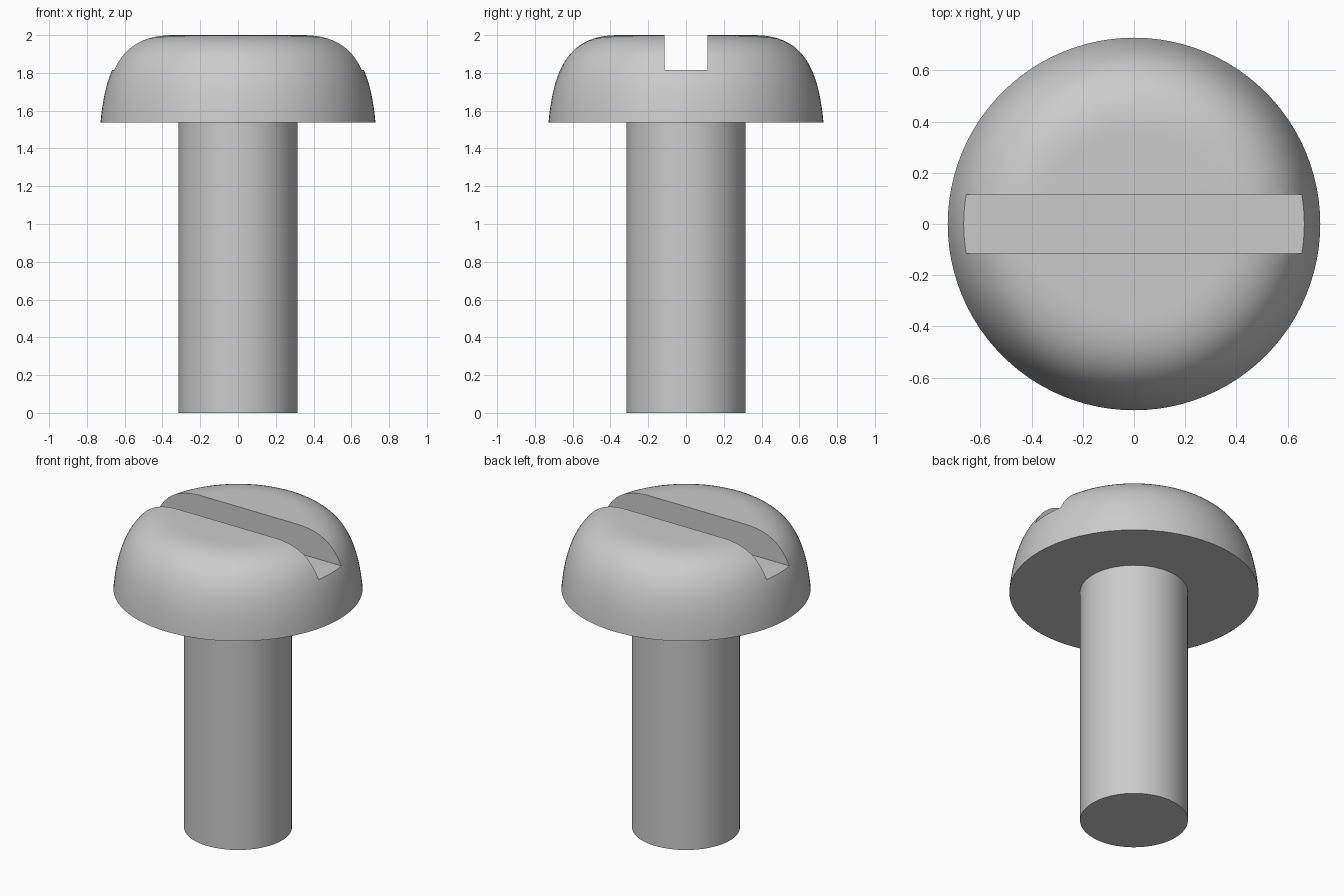
import bpy, bmesh, math

if "Cube" in bpy.data.objects:
    bpy.data.objects.remove(bpy.data.objects["Cube"])

SEG = 96
SHANK_R, HEAD_R, HEAD_Z, TOP_Z = 0.315, 0.728, 1.538, 2.0


def bezier(p0, p1, p2, p3, n):
    pts = []
    for i in range(n + 1):
        t = i / n
        w = ((1-t)**3, 3*t*(1-t)**2, 3*t*t*(1-t), t**3)
        pts.append(tuple(sum(k * p[a] for k, p in zip(w, (p0, p1, p2, p3))) for a in (0, 1)))
    return pts


def lathe(name, profile):
    """Revolve (radius, z) points around z and cap both ends."""
    bm = bmesh.new()
    rings = [[bm.verts.new((r * math.cos(2*math.pi*i/SEG), r * math.sin(2*math.pi*i/SEG), z))
              for i in range(SEG)] for r, z in profile]
    for a, b in zip(rings, rings[1:]):
        for i in range(SEG):
            j = (i + 1) % SEG
            bm.faces.new((a[i], a[j], b[j], b[i]))
    bm.faces.new(rings[0][::-1])
    bm.faces.new(rings[-1])
    mesh = bpy.data.meshes.new(name)
    bm.to_mesh(mesh)
    bm.free()
    obj = bpy.data.objects.new(name, mesh)
    bpy.context.collection.objects.link(obj)
    return obj


# Screw: straight shank, flat underside and domed head in one profile
dome = bezier((HEAD_R, HEAD_Z), (0.70, 1.84), (0.61, TOP_Z), (0.36, TOP_Z), 20)
screw = lathe("screw", [(SHANK_R, 0), (SHANK_R, HEAD_Z)] + dome)

# Driver slot across the head, along x
bpy.ops.mesh.primitive_cube_add(size=1, location=(0, 0, 1.815 + 0.25))
cutter = bpy.context.object
cutter.name = "slot_cutter"
cutter.scale = (2, 0.23, 0.5)
cutter.hide_render = True

bpy.ops.object.select_all(action='DESELECT')
screw.select_set(True)
bpy.context.view_layer.objects.active = screw
cut = screw.modifiers.new("slot", 'BOOLEAN')
cut.operation = 'DIFFERENCE'
cut.solver = 'EXACT'
cut.object = cutter
bpy.ops.object.modifier_apply(modifier=cut.name)
bpy.data.objects.remove(cutter)

# Smooth curves, crisp slot and rim edges
bpy.ops.object.shade_smooth_by_angle(angle=math.radians(30))
